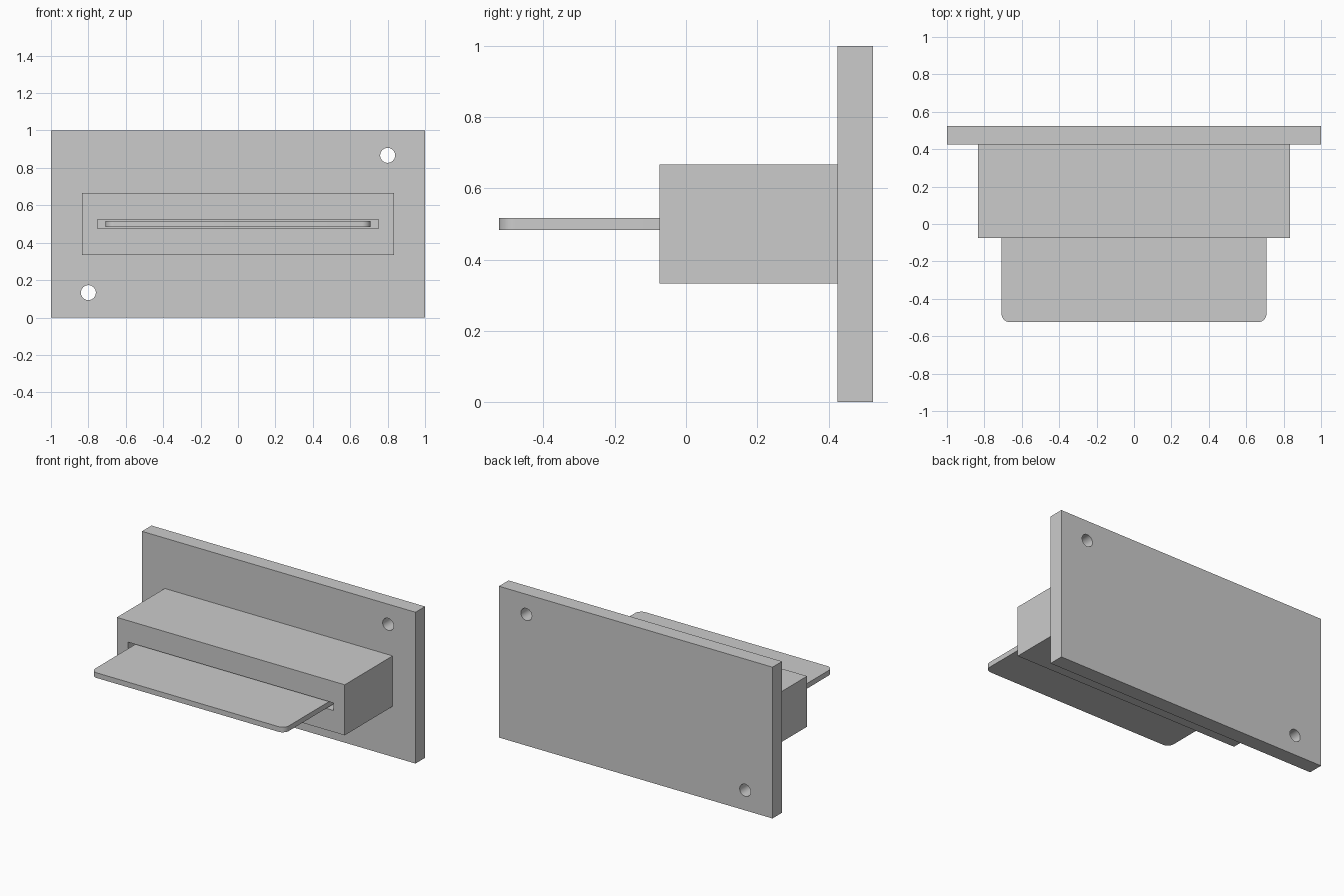
import bpy, bmesh
from mathutils import Vector

if "Cube" in bpy.data.objects:
    bpy.data.objects.remove(bpy.data.objects["Cube"])


def box(name, lo, hi, round_z=0.0):
    """Box between two corners, optionally with rounded vertical edges."""
    lo, hi = Vector(lo), Vector(hi)
    bm = bmesh.new()
    bmesh.ops.create_cube(bm, size=1)
    bmesh.ops.scale(bm, vec=hi - lo, verts=bm.verts)
    if round_z:
        upright = [e for e in bm.edges
                   if abs(e.verts[0].co.z - e.verts[1].co.z) > 1e-5]
        bmesh.ops.bevel(bm, geom=upright, offset=round_z, offset_type='OFFSET',
                        segments=8, profile=0.5, affect='EDGES')
    mesh = bpy.data.meshes.new(name)
    bm.to_mesh(mesh)
    bm.free()
    ob = bpy.data.objects.new(name, mesh)
    ob.location = (lo + hi) / 2
    bpy.context.collection.objects.link(ob)
    return ob


def cut(target, cutter):
    """Subtract a hidden cutter from the target."""
    mod = target.modifiers.new(cutter.name, 'BOOLEAN')
    mod.operation = 'DIFFERENCE'
    mod.solver = 'EXACT'
    mod.object = cutter
    cutter.hide_render = True
    cutter.hide_set(True)


def smooth(ob):
    bpy.ops.object.select_all(action='DESELECT')
    ob.select_set(True)
    bpy.context.view_layer.objects.active = ob
    bpy.ops.object.shade_smooth_by_angle(angle=0.6)


# Mounting plate with two diagonal screw holes
plate = box("mounting_plate", (-1, 0.425, 0), (1, 0.525, 1))
for side in (-1, 1):
    bpy.ops.mesh.primitive_cylinder_add(
        vertices=32, radius=0.04, depth=0.3,
        location=(0.8 * side, 0.475, 0.5 + 0.367 * side),
        rotation=(1.570796, 0, 0))
    hole = bpy.context.object
    hole.name = "screw_hole_cutter"
    smooth(hole)
    cut(plate, hole)

# Reader housing with a slot running back to the plate
housing = box("reader_housing", (-0.833, -0.075, 0.333), (0.833, 0.425, 0.667))
cut(housing, box("slot_cutter", (-0.75, -0.2, 0.475), (0.75, 0.6, 0.525)))

# Card half inserted in the slot
card = box("card", (-0.708, -0.525, 0.483), (0.708, 0.375, 0.517), round_z=0.045)
smooth(card)
